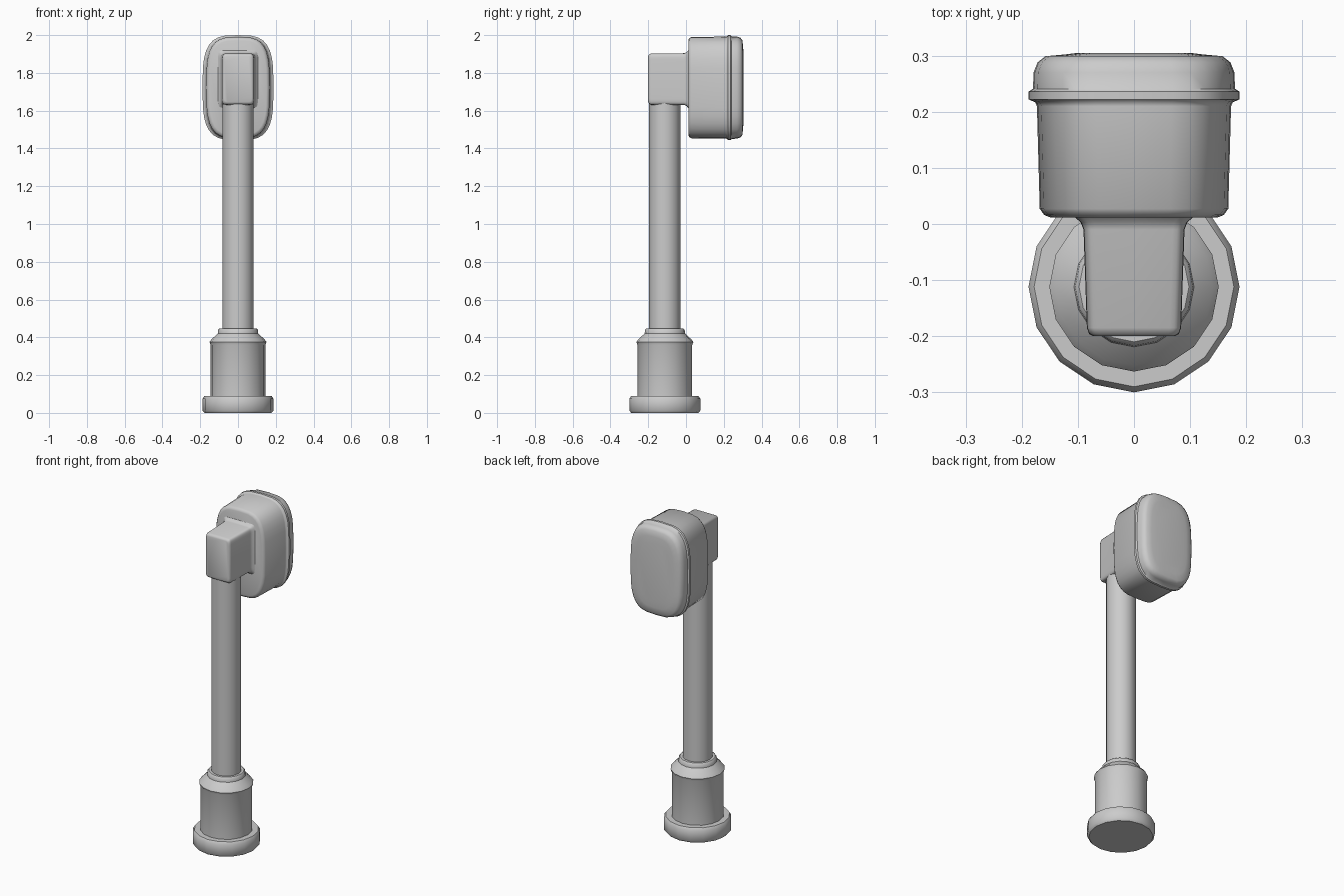
import bpy, bmesh, math
from mathutils import Vector

cube = bpy.data.objects.get("Cube")
if cube:
    bpy.data.objects.remove(cube, do_unlink=True)

grey = bpy.data.materials.new("light_grey")
grey.use_nodes = True
COLOR = (0.6, 0.6, 0.6, 1)
grey.diffuse_color = COLOR
grey.node_tree.nodes["Principled BSDF"].inputs["Base Color"].default_value = COLOR

POLE_Y = -0.112


def loft(name, rings, smooth_angle=40):
    """Skin a list of equally sized point rings and cap both ends."""
    bm = bmesh.new()
    loops = [[bm.verts.new(p) for p in ring] for ring in rings]
    n = len(loops[0])
    for a, b in zip(loops, loops[1:]):
        for i in range(n):
            j = (i + 1) % n
            bm.faces.new((a[i], a[j], b[j], b[i]))
    bm.faces.new(loops[0])
    bm.faces.new(loops[-1])
    bmesh.ops.recalc_face_normals(bm, faces=bm.faces)
    mesh = bpy.data.meshes.new(name)
    bm.to_mesh(mesh)
    bm.free()
    mesh.materials.append(grey)
    obj = bpy.data.objects.new(name, mesh)
    bpy.context.collection.objects.link(obj)
    bpy.ops.object.select_all(action='DESELECT')
    obj.select_set(True)
    bpy.context.view_layer.objects.active = obj
    bpy.ops.object.shade_smooth_by_angle(angle=math.radians(smooth_angle))
    return obj


def turned(name, profile, sides=16):
    """Round part about the pole axis from (radius, z) pairs."""
    angles = [math.tau * i / sides for i in range(sides)]
    return loft(name, [[(r * math.cos(a), POLE_Y + r * math.sin(a), z)
                        for a in angles] for r, z in profile])


def soft_box(name, sections, centre_z, power, sides):
    """Rounded box running along y from (y, half width, half height)."""
    def bend(v):
        return math.copysign(abs(v) ** (2 / power), v) if abs(v) > 1e-6 else 0
    angles = [math.tau * i / sides for i in range(sides)]
    return loft(name, [[(hx * bend(math.cos(a)), y, centre_z + hz * bend(math.sin(a)))
                        for a in angles] for y, hx, hz in sections], 50)


# Base foot, socket and pole
turned("base_foot", [(0.178, 0), (0.188, 0.012), (0.188, 0.075),
                     (0.178, 0.09), (0.14, 0.09)])
turned("base_socket", [(0.145, 0.08), (0.145, 0.36), (0.151, 0.375),
                       (0.14, 0.39), (0.107, 0.42), (0.105, 0.44), (0.098, 0.447),
                       (0.07, 0.447)])
turned("pole", [(0.083, 0.43), (0.083, 1.66)])

# Neck block flaring into the head
soft_box("neck_block", [(-0.2, 0.072, 0.122), (-0.196, 0.08, 0.13),
                        (-0.185, 0.084, 0.136), (-0.01, 0.09, 0.137),
                        (0.003, 0.095, 0.142), (0.014, 0.108, 0.155)],
         1.767, 12, 32)

# Head shell with its raised rim and domed back
soft_box("head_shell", [(0.012, 0.15, 0.25), (0.016, 0.16, 0.26),
                        (0.027, 0.168, 0.268), (0.21, 0.173, 0.27),
                        (0.217, 0.176, 0.271), (0.222, 0.188, 0.278),
                        (0.236, 0.188, 0.278), (0.241, 0.18, 0.272),
                        (0.27, 0.179, 0.27), (0.288, 0.172, 0.264),
                        (0.299, 0.158, 0.25), (0.302, 0.125, 0.215),
                        (0.305, 0.1, 0.185)],
         1.722, 3.4, 32)
